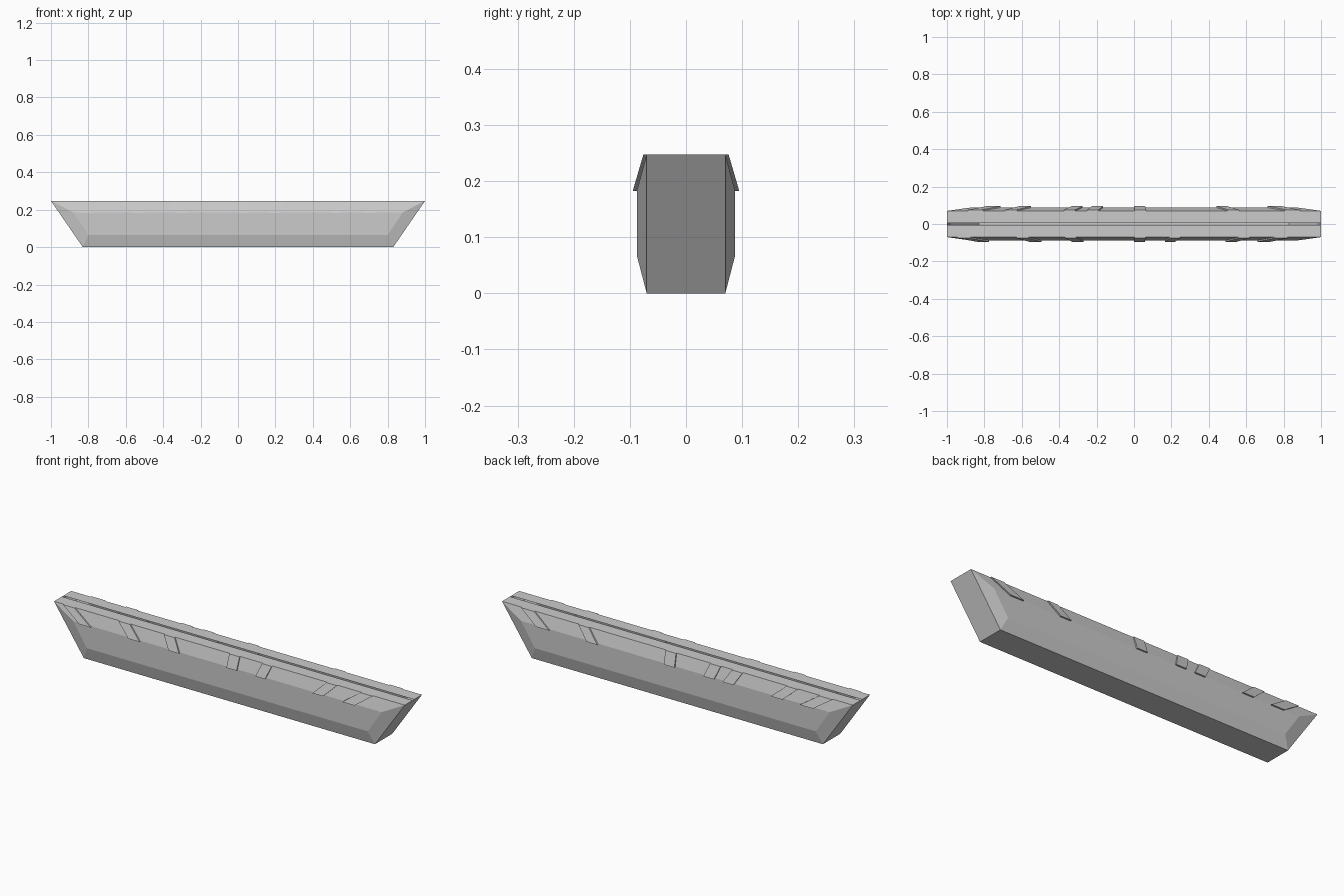
import bpy, bmesh

if "Cube" in bpy.data.objects:
    bpy.data.objects.remove(bpy.data.objects["Cube"])

H = 0.247        # overall height
SLOT = 0.006     # half width of the top slot


def make_object(name, bm):
    bmesh.ops.recalc_face_normals(bm, faces=bm.faces)
    mesh = bpy.data.meshes.new(name)
    bm.to_mesh(mesh)
    bm.free()
    ob = bpy.data.objects.new(name, mesh)
    bpy.context.collection.objects.link(ob)
    return ob


def bridge(bm, a, b):
    for i in range(len(a)):
        j = (i + 1) % len(a)
        bm.faces.new((a[i], a[j], b[j], b[i]))


# Hollow boat-shaped shell with bevelled sides
bm = bmesh.new()


def trapezoid(x_top, z_top, x_low, z_low, y):
    pts = [(-x_top, z_top), (x_top, z_top), (x_low, z_low), (-x_low, z_low)]
    return [bm.verts.new((x, y, z)) for x, z in pts]


rims, slots = [], []
for s in (-1, 1):
    rim = trapezoid(1.0, H, 0.83, 0.0, s * 0.07)
    panel = trapezoid(0.88, 0.185, 0.80, 0.065, s * 0.087)
    bridge(bm, rim, panel)
    bm.faces.new(panel)
    # Top strip beside the slot
    slot = [bm.verts.new((x, s * SLOT, H)) for x in (-1, 1)]
    bm.faces.new((rim[0], rim[1], slot[1], slot[0]))
    rims.append(rim)
    slots.append(slot)
f, b = rims
bm.faces.new((f[2], f[3], b[3], b[2]))                             # bottom
bm.faces.new((f[3], f[0], slots[0][0], slots[1][0], b[0], b[3]))   # left end
bm.faces.new((f[1], f[2], b[2], b[1], slots[1][1], slots[0][1]))   # right end
make_object("slotted_body", bm)

# Raised plates fanning outward along the upper bevels: (side, lower-edge spans)
PROFILE = [(0.070, H), (0.076, H), (0.095, 0.182), (0.086, 0.182)]
PLATES = {
    -1: [(-0.84, -0.775), (-0.56, -0.495), (-0.33, -0.27), (0.0, 0.058),
         (0.165, 0.22), (0.49, 0.55), (0.66, 0.73)],
    1: [(-0.79, -0.715), (-0.615, -0.55), (-0.335, -0.275), (-0.225, -0.165),
        (0.0, 0.06), (0.44, 0.50), (0.715, 0.79)],
}
for side, spans in PLATES.items():
    for n, span in enumerate(spans):
        lean = 0.13 * sum(span) / 2
        bm = bmesh.new()
        ends = []
        for x in span:
            ends.append([bm.verts.new((x + (lean if z == H else 0), side * y, z))
                         for y, z in PROFILE])
            bm.faces.new(ends[-1])
        bridge(bm, *ends)
        make_object(f"{'front' if side < 0 else 'back'}_plate_{n + 1}", bm)
